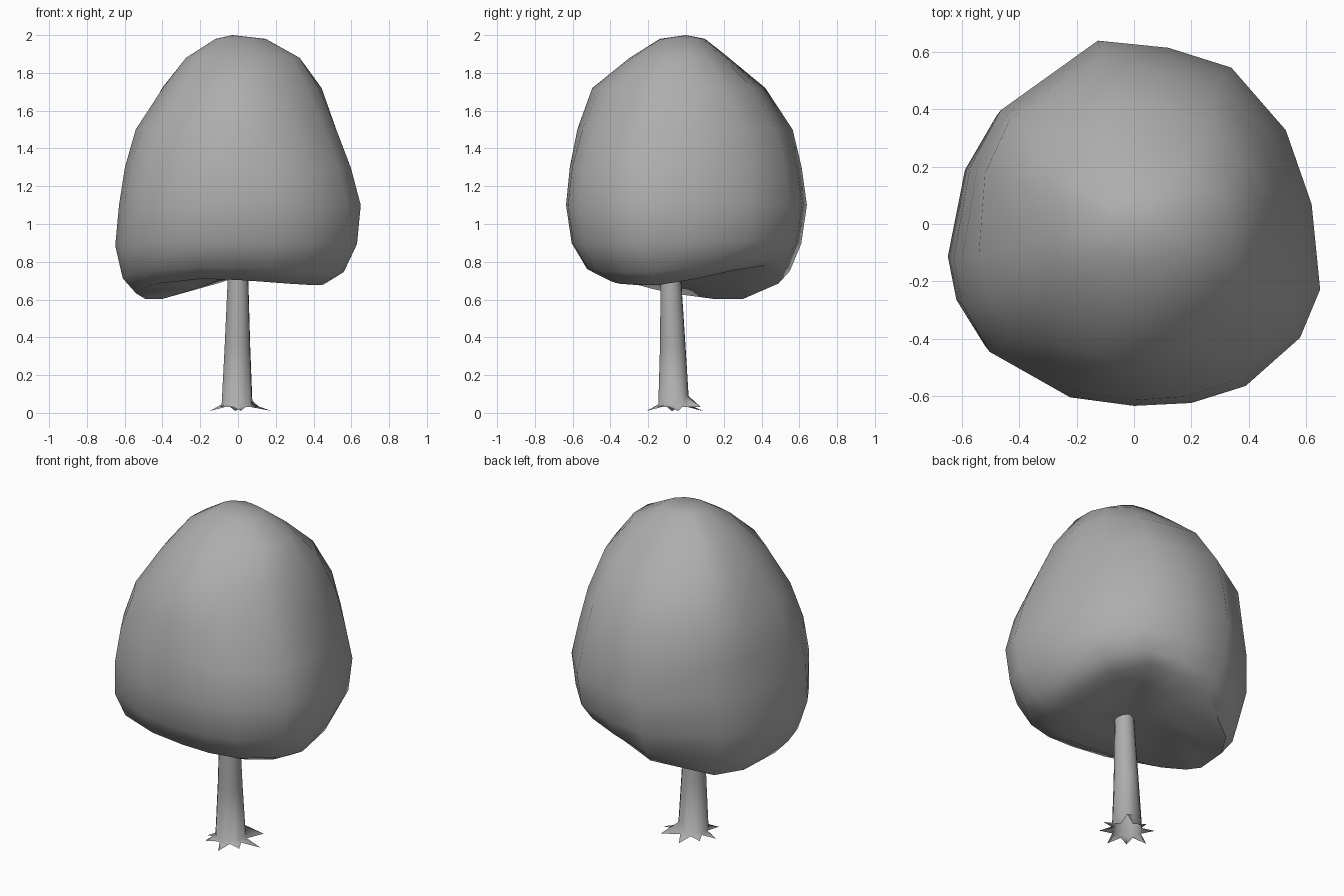
import bpy, bmesh
from math import sin, cos, pi, radians, atan2, exp

if "Cube" in bpy.data.objects:
    bpy.data.objects.remove(bpy.data.objects["Cube"])

grey = bpy.data.materials.new("dark_grey")
grey.diffuse_color = (.42, .42, .42, 1)
grey.use_nodes = True
grey.node_tree.nodes["Principled BSDF"].inputs["Base Color"].default_value = grey.diffuse_color


def loft(name, rings, bottom=None, top=None, angle=60):
    """Skin closed rings from bottom to top, with optional pole points."""
    bm = bmesh.new()
    loops = [[bm.verts.new(p) for p in ring] for ring in rings]
    n = len(loops[0])
    for a, b in zip(loops, loops[1:]):
        for i in range(n):
            j = (i + 1) % n
            bm.faces.new((a[i], a[j], b[j], b[i]))
    for pole, loop in ((bottom, loops[0]), (top, loops[-1])):
        if pole:
            v = bm.verts.new(pole)
            for i in range(n):
                bm.faces.new((v, loop[i], loop[(i + 1) % n]))
    bmesh.ops.recalc_face_normals(bm, faces=bm.faces)
    me = bpy.data.meshes.new(name)
    bm.to_mesh(me)
    bm.free()
    me.materials.append(grey)
    ob = bpy.data.objects.new(name, me)
    bpy.context.collection.objects.link(ob)
    bpy.ops.object.select_all(action='DESELECT')
    ob.select_set(True)
    bpy.context.view_layer.objects.active = ob
    bpy.ops.object.shade_smooth_by_angle(angle=radians(angle))
    return ob


# Crown: plan outline, scaled per level to left / right / front / back extents
outline = [(-.65, -.12), (-.62, -.28), (-.52, -.45), (-.23, -.61), (0, -.64),
           (.2, -.63), (.39, -.57), (.58, -.4), (.65, -.23), (.62, .07),
           (.53, .33), (.34, .55), (.12, .62), (-.13, .645), (-.48, .4), (-.59, .2)]

# z, left, right, front, back, sag weight
levels = [(.725, .28, .24, .24, .26, .6),
          (.71, .54, .45, .40, .49, 1),
          (.77, .61, .56, .53, .55, .75),
          (.90, .65, .63, .61, .61, .2),
          (1.10, .63, .65, .64, .64, 0),
          (1.30, .60, .60, .62, .61, 0),
          (1.50, .55, .54, .58, .55, 0),
          (1.72, .41, .46, .50, .40, 0),
          (1.88, .28, .34, .30, .22, 0),
          (1.98, .12, .15, .14, .10, 0)]


def sag(x, y):
    # low lobes at back left and right, raised rim at back right
    t = atan2(y, x)
    return (-.11 * max(0, cos(t - radians(150))) ** 1.3
            - .035 * max(0, cos(t + radians(25))) ** 2
            + .07 * max(0, cos(t - radians(60))) ** 2)


def corner(x, y, z):
    # the upper crown is pinched at the front corners and fuller at the back
    k = {(0, 0): -.08, (1, 0): -.11, (1, 1): .04, (0, 1): .13}[(x > 0, y > 0)]
    return 1 + k * abs(sin(2 * atan2(y, x))) * exp(-((z - 1.7) / .25) ** 2)


def crown_ring(z, l, r, f, b, w):
    return [(x / .65 * (r if x > 0 else l) * corner(x, y, z),
             y / .645 * (b if y > 0 else f) * corner(x, y, z),
             z + w * sag(x, y)) for x, y in outline]


loft("crown", [crown_ring(*lv) for lv in levels],
     bottom=(0, -.05, .74), top=(-.03, 0, 2.0))

# Trunk: tapered tube with eight thin pointed roots
N = 16


def trunk_ring(z, r, cx, cy):
    return [(cx + r * cos(2 * pi * i / N + .1), cy + r * sin(2 * pi * i / N + .1), z)
            for i in range(N)]


def root_ring():
    pts = []
    for i in range(N):
        a = 2 * pi * i / N + .1
        tip = i % 2 == 0
        r = (.18 if i in (0, 2) else .15) if tip else .083
        pts.append((r * cos(a), -.06 + r * sin(a), .01 if i % 4 == 0 else .03))
    return pts


collar = trunk_ring(.045, .082, -.005, -.065)
for i in (1, 2, 3):
    collar[i] = (collar[i][0], collar[i][1], .09)   # tallest root ridge
loft("trunk", [root_ring(), collar,
               trunk_ring(.35, .068, -.003, -.07),
               trunk_ring(.70, .055, 0, -.08),
               trunk_ring(.80, .052, 0, -.08)])
